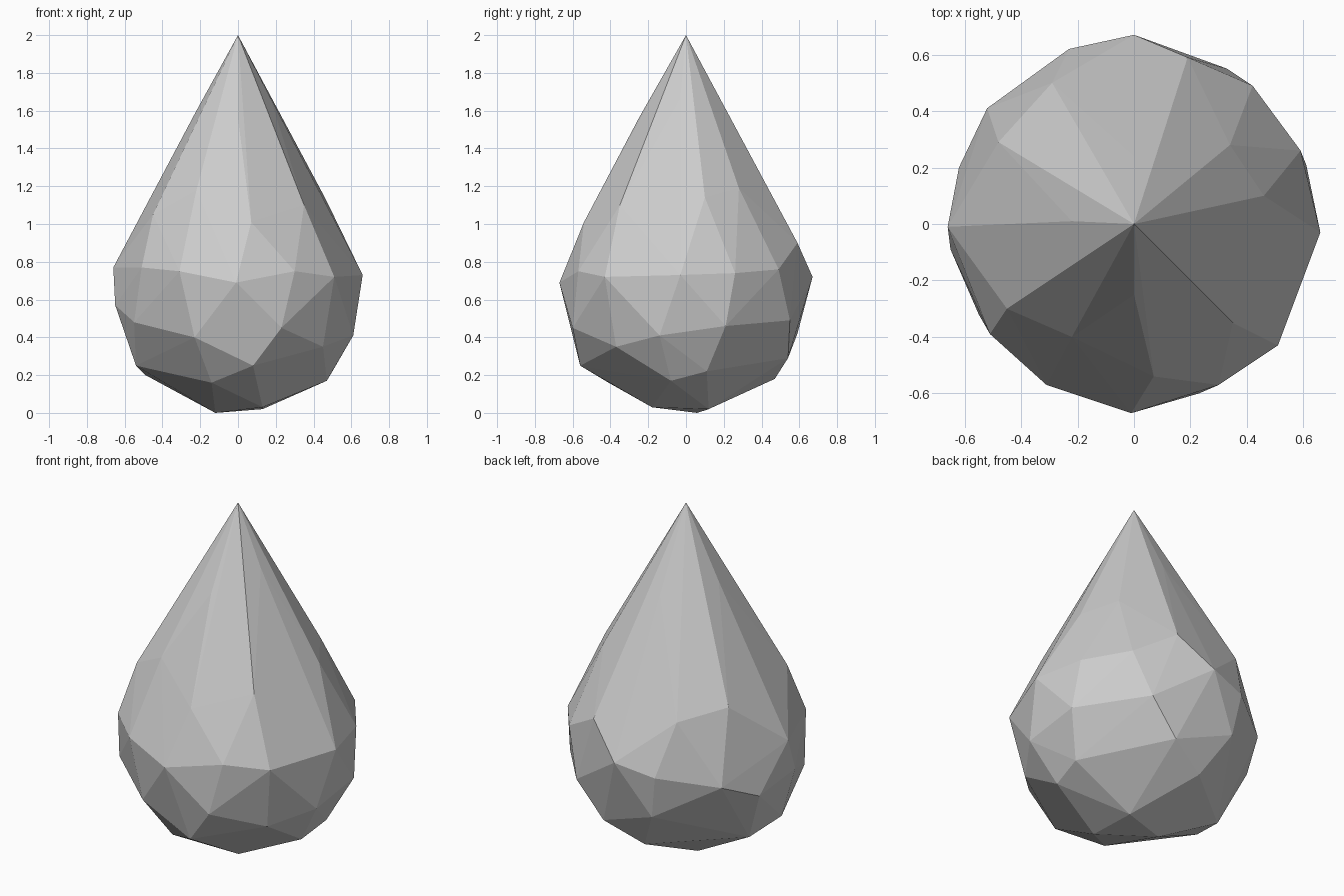
import bpy
import bmesh

# Remove the default object
default_cube = bpy.data.objects.get("Cube")
if default_cube:
    bpy.data.objects.remove(default_cube, do_unlink=True)


def make_material(name, grey):
    material = bpy.data.materials.new(name)
    material.use_nodes = True
    colour = (grey, grey, grey, 1)
    material.diffuse_color = colour
    shader = material.node_tree.nodes["Principled BSDF"]
    shader.inputs["Base Color"].default_value = colour
    return material


# Corner points of the faceted drop, as uneven rings from tip to base
tip = [(0, 0, 2)]
neck_ring = [(0, -.25, 1.56), (.17, -.03, 1.67), (0, .24, 1.55), (-.22, .01, 1.6)]
shoulder_ring = [
    (.35, -.35, 1.1), (.07, -.54, 1.01), (-.22, -.4, 1.18),
    (-.45, -.3, 1.05), (-.48, .29, 1.03), (-.29, .5, .97),
    (.19, .59, .9), (.34, .28, 1.19), (.46, .1, 1.14),
]
belly_ring = [
    (.66, -.03, .73), (.51, -.43, .72), (.3, -.57, .75),
    (-.01, -.67, .69), (-.31, -.57, .75), (-.51, -.39, .77),
    (-.66, -.01, .77), (-.52, .41, .61), (-.23, .62, .67),
    (0, .67, .72), (.42, .49, .76), (.59, .26, .74),
]
lower_ring = [
    (-.65, -.09, .57), (-.55, -.32, .48), (-.23, -.56, .4),
    (.23, -.6, .45), (.45, -.37, .35), (.61, -.14, .41),
    (.61, .21, .46), (.33, .55, .49), (-.19, .59, .42), (-.62, .2, .51),
]
under_ring = [
    (.08, -.56, .25), (.47, -.08, .17), (.5, .11, .22), (.16, .54, .29),
    (-.06, .47, .18), (-.49, .11, .2), (-.54, -.12, .25), (-.14, -.41, .16),
]
base_ring = [(.13, -.18, .03), (-.12, .06, 0), (.13, .12, .02)]
rings = (tip, neck_ring, shoulder_ring, belly_ring, lower_ring, under_ring, base_ring)


def build_faceted_solid(name, point_rings, material):
    """Wrap flat facets tightly around the rings of points."""
    bm = bmesh.new()
    for ring in point_rings:
        for point in ring:
            bm.verts.new(point)
    bmesh.ops.convex_hull(bm, input=bm.verts[:])
    # Drop any point that ended up inside the skin
    loose = [vert for vert in bm.verts if not vert.link_faces]
    bmesh.ops.delete(bm, geom=loose, context="VERTS")
    bmesh.ops.recalc_face_normals(bm, faces=bm.faces[:])
    mesh = bpy.data.meshes.new(name)
    bm.to_mesh(mesh)
    bm.free()
    mesh.materials.append(material)
    solid = bpy.data.objects.new(name, mesh)
    bpy.context.collection.objects.link(solid)
    return solid


# Single grey drop with flat shading
stone_grey = make_material("stone grey", .6)
build_faceted_solid("faceted_drop", rings, stone_grey)
